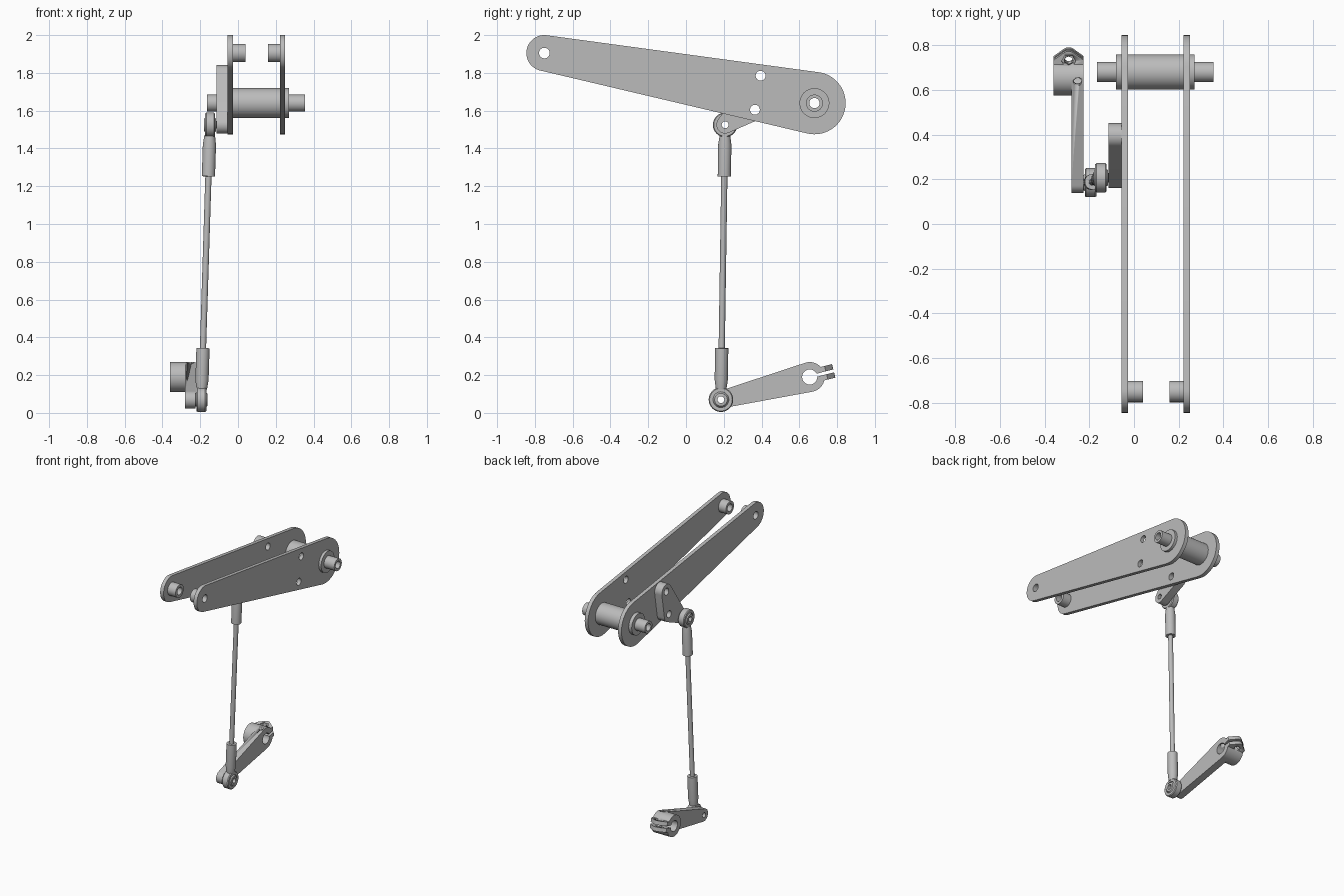
import bpy, bmesh
from math import sin, cos, pi, atan2
from mathutils import Matrix, Vector
from mathutils.geometry import convex_hull_2d

cube = bpy.data.objects.get("Cube")
if cube:
    bpy.data.objects.remove(cube, do_unlink=True)

metal = bpy.data.materials.new("grey_metal")
metal.use_nodes = True
GREY = (0.5, 0.5, 0.5, 1)
metal.diffuse_color = GREY
metal.node_tree.nodes["Principled BSDF"].inputs["Base Color"].default_value = GREY


def finish(ob):
    """Weld, colour and shade one mesh object."""
    bm = bmesh.new()
    bm.from_mesh(ob.data)
    bmesh.ops.remove_doubles(bm, verts=bm.verts, dist=1e-5)
    bmesh.ops.recalc_face_normals(bm, faces=bm.faces)
    bm.to_mesh(ob.data)
    bm.free()
    ob.data.materials.clear()
    ob.data.materials.append(metal)
    select(ob)
    bpy.ops.object.shade_smooth_by_angle(angle=0.6)
    return ob


def select(ob):
    bpy.ops.object.select_all(action='DESELECT')
    ob.select_set(True)
    bpy.context.view_layer.objects.active = ob


def frame(origin, u, v):
    """Matrix whose local x and y axes lie along u and v."""
    u, v = Vector(u).normalized(), Vector(v).normalized()
    m = Matrix((u, v, u.cross(v))).transposed().to_4x4()
    m.translation = origin
    return m


def circle(c, r, n=40):
    return [(c[0] + r * cos(2 * pi * i / n), c[1] + r * sin(2 * pi * i / n)) for i in range(n)]


def hull(points):
    return [points[i] for i in convex_hull_2d(points)]


def plate(name, outlines, lo, hi, matrix):
    """Extrude outlines (first one solid, the rest holes) from lo to hi along local z."""
    cu = bpy.data.curves.new(name, 'CURVE')
    cu.dimensions, cu.fill_mode, cu.extrude = '2D', 'BOTH', (hi - lo) / 2
    for pts in outlines:
        sp = cu.splines.new('POLY')
        sp.points.add(len(pts) - 1)
        for p, (a, b) in zip(sp.points, pts):
            p.co = (a, b, 0, 1)
        sp.use_cyclic_u = True
    ob = bpy.data.objects.new(name, cu)
    bpy.context.collection.objects.link(ob)
    ob.matrix_world = matrix @ Matrix.Translation((0, 0, (lo + hi) / 2))
    select(ob)
    bpy.ops.object.convert(target='MESH')
    return finish(bpy.context.object)


def lathe(name, profile, origin, axis, n=40):
    """Turn a closed (radius, distance) profile around an axis."""
    rot = Vector((0, 0, 1)).rotation_difference(Vector(axis))
    bm = bmesh.new()
    rings = [[bm.verts.new(rot @ Vector((r * cos(2 * pi * i / n), r * sin(2 * pi * i / n), t)))
              for r, t in profile] for i in range(n)]
    k = len(profile)
    for i in range(n):
        a, b = rings[i], rings[(i + 1) % n]
        for j in range(k):
            bm.faces.new((a[j], b[j], b[(j + 1) % k], a[(j + 1) % k]))
    me = bpy.data.meshes.new(name)
    bm.to_mesh(me)
    bm.free()
    ob = bpy.data.objects.new(name, me)
    ob.location = origin
    bpy.context.collection.objects.link(ob)
    return finish(ob)


def tube(name, inner, outer, lo, hi, origin, axis):
    return lathe(name, [(inner, lo), (outer, lo), (outer, hi), (inner, hi)], origin, axis)


def cut(targets, cutter):
    """Subtract the cutter from the targets, then drop it."""
    cutter.hide_render = True
    for ob in targets:
        mod = ob.modifiers.new("cut", 'BOOLEAN')
        mod.operation, mod.solver, mod.object = 'DIFFERENCE', 'EXACT', cutter
        select(ob)
        bpy.ops.object.modifier_apply(modifier=mod.name)
    bpy.data.objects.remove(cutter, do_unlink=True)


X = Vector((1, 0, 0))
SIDE = frame((0, 0, 0), (0, 1, 0), (0, 0, 1))   # profiles in y, z; thickness in x

# Two long side plates with their front bosses
tip, pivot = (-0.75, 1.905), (0.68, 1.64)
bolt_top, bolt_low, crank = (0.395, 1.785), (0.365, 1.605), (0.207, 1.525)
for side, lo, hi, b0, b1 in (("right", -0.055, -0.027, -0.027, 0.04),
                             ("left", 0.222, 0.25, 0.16, 0.222)):
    plate(side + "_side_plate",
          [hull(circle(tip, 0.095, 64) + circle(pivot, 0.165, 80)), circle(tip, 0.028),
           circle(pivot, 0.06), circle(bolt_top, 0.026), circle(bolt_low, 0.026)], lo, hi, SIDE)
    tube(side + "_front_boss", 0.028, 0.048, b0, b1, (0, *tip), X)

# Rear pivot: thin tube with a thick spacer in the middle
lathe("pivot_spacer", [(0.027, -0.165), (0.045, -0.165), (0.045, -0.08), (0.079, -0.08),
                       (0.079, 0.27), (0.045, 0.27), (0.045, 0.355), (0.027, 0.355)],
      (0, *pivot), X)

# Three-hole bracket bolted to the right plate
plate("crank_bracket",
      [hull(circle(bolt_top, 0.056) + circle(bolt_low, 0.056) + circle(crank, 0.046)),
       circle(bolt_top, 0.026), circle(bolt_low, 0.026), circle(crank, 0.018)],
      -0.115, -0.055, SIDE)

# Push rod with a ball joint at each end
low = Vector((-0.194, 0.185, 0.07))
high = Vector((-0.148, *crank))
along = (high - low).normalized()
length = (high - low).length
tube("push_rod", 0.005, 0.0165, 0.2, length - 0.2, low, along)
for end, pos, way in (("lower", low, along), ("upper", high, -along)):
    lathe(end + "_rod_socket", [(0.012, 0.273), (0.035, 0.273), (0.035, 0.105),
                                (0.028, 0.055), (0.012, 0.055)], pos, way)
    lathe(end + "_joint_ring", [(0.042, -0.026), (0.06, -0.026), (0.065, -0.02),
                                (0.065, 0.02), (0.06, 0.026), (0.042, 0.026)], pos, X)
    ball = [(0.046 * cos(a / 8), 0.046 * sin(a / 8)) for a in range(-6, 7)]
    lathe(end + "_joint_ball", [(0.018, -0.033)] + ball + [(0.018, 0.033)], pos, X)

# Clamp lever: profiles run along the lever from the hub centre
hub = Vector((0, 0.655, 0.19))
reach = Vector((0, low.y, low.z)) - hub
u = -reach.normalized()
v = X.cross(u)
lever = frame(hub, u, v)
far = (-reach.length, 0)
SLIT, EAR = 0.008, 0.037


def keyhole(points):
    """Outer loop joined to the hub bore by the clamp slit."""
    outer = [p for p in points if p[0] < 0 or abs(p[1]) > SLIT]
    outer.sort(key=lambda p: atan2(p[1], p[0]) % (2 * pi))
    bore = [p for p in circle((0, 0), 0.04, 48) if p[0] < 0 or abs(p[1]) > SLIT]
    edge = [(0.078, SLIT)], [(0.078, -SLIT), (0.039, -SLIT)], [(0.039, SLIT)]
    return edge[0] + outer + edge[1] + bore[::-1] + edge[2]


rim = circle((0, 0), 0.079, 64)
hub_ob = plate("clamp_hub", [keyhole(rim)], -0.36, -0.28, lever)
arm_ob = plate("lever_arm", [keyhole(hull(rim + circle(far, 0.046))), circle(far, 0.018)],
               -0.28, -0.225, lever)

# Two clamp ears either side of the slit, drilled for a bolt
mid = -0.2925
flat = frame(hub, X, u)
ear_shape = hull([(-0.36, 0.058), (-0.225, 0.058), (-0.36, 0.09), (-0.225, 0.09)]
                 + circle((mid, 0.095), 0.036))
ears = [plate(n, [ear_shape], lo, hi, flat) for n, lo, hi in
        (("upper_clamp_ear", SLIT, EAR), ("lower_clamp_ear", -EAR, -SLIT))]
cut([hub_ob, arm_ob] + ears, plate("bolt_cutter", [circle((mid, 0.085), 0.019, 32)], -0.1, 0.1, flat))
cut(ears[:1], plate("nut_cutter", [circle((mid, 0.085), 0.032, 6)], 0.028, 0.1, flat))

# Set-screw hole from the top of the hub into its bore
cut([arm_ob], plate("screw_cutter", [circle((-0.252, 0), 0.018, 32)], 0.02, 0.1, flat))
